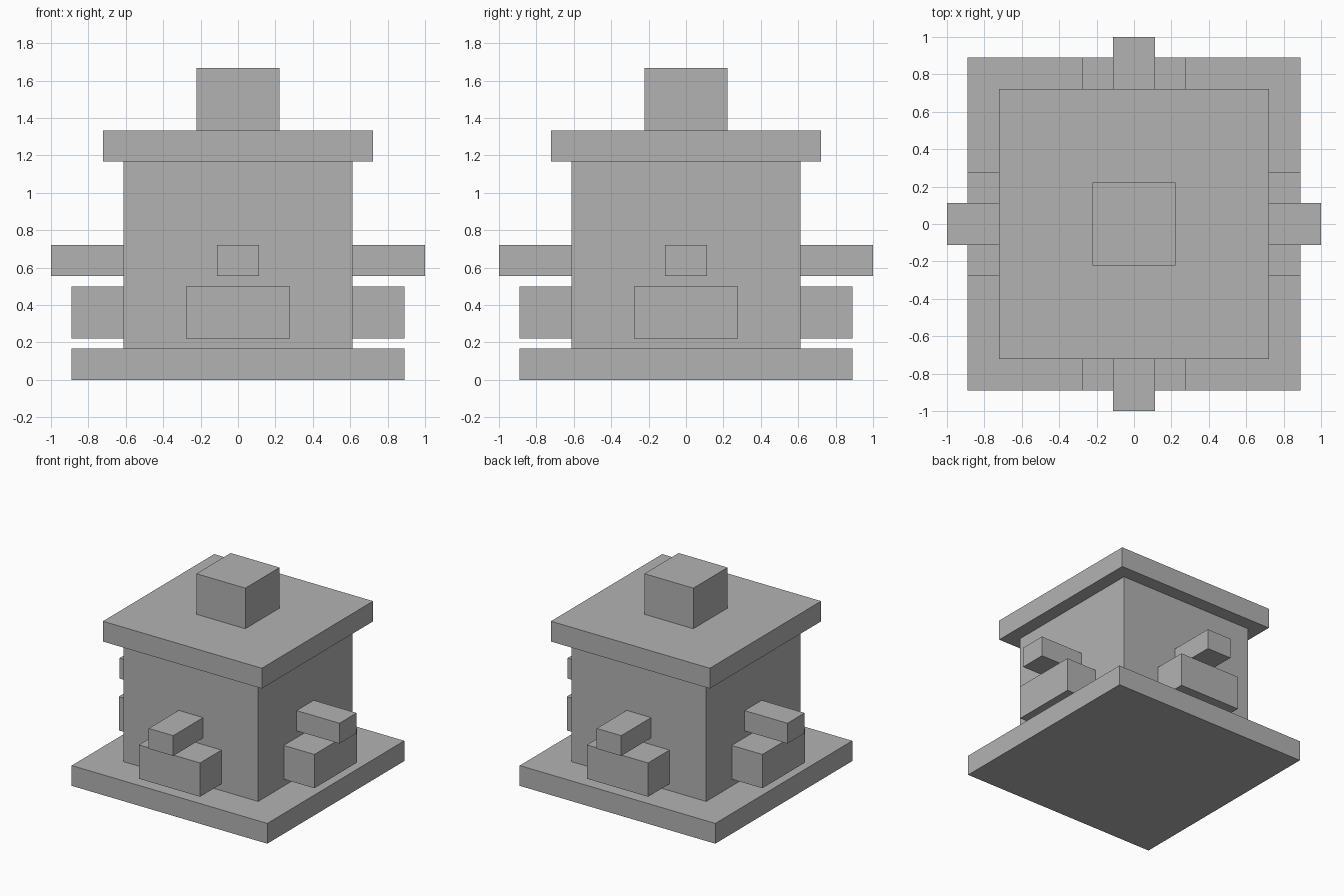
import bpy
import math
from mathutils import Matrix

cube = bpy.data.objects.get("Cube")
if cube:
    bpy.data.objects.remove(cube, do_unlink=True)

U = 1 / 18  # the model sits on a regular grid of this size

# Single flat grey
grey = bpy.data.materials.new("plain grey")
grey.use_nodes = True
colour = (0.45, 0.45, 0.45, 1)
grey.diffuse_color = colour
grey.node_tree.nodes["Principled BSDF"].inputs["Base Color"].default_value = colour


def box(name, x, y, z, turn=0):
    """Box between (min, max) grid ranges, turned about the z axis."""
    bpy.ops.mesh.primitive_cube_add(size=1)
    ob = bpy.context.object
    ob.name = ob.data.name = name
    ranges = (x, y, z)
    size = [(b - a) * U for a, b in ranges]
    centre = [(a + b) / 2 * U for a, b in ranges]
    ob.data.transform(Matrix.Rotation(turn, 4, "Z")
                      @ Matrix.Translation(centre)
                      @ Matrix.Diagonal((*size, 1)))
    ob.data.materials.append(grey)
    return ob


# Central stack: name, half width, bottom, top
for name, half, low, high in (("base_slab", 16, 0, 3),
                              ("body", 11, 3, 21),
                              ("roof_slab", 13, 21, 24),
                              ("chimney", 4, 24, 30)):
    box(name, (-half, half), (-half, half), (low, high))

# A wide block with a narrow block above it on each of the four walls
for i, side in enumerate(("front", "left", "back", "right")):
    turn = i * math.pi / 2
    box(side + "_wide_block", (-5, 5), (-16, -11), (4, 9), turn)
    box(side + "_narrow_block", (-2, 2), (-18, -11), (10, 13), turn)
